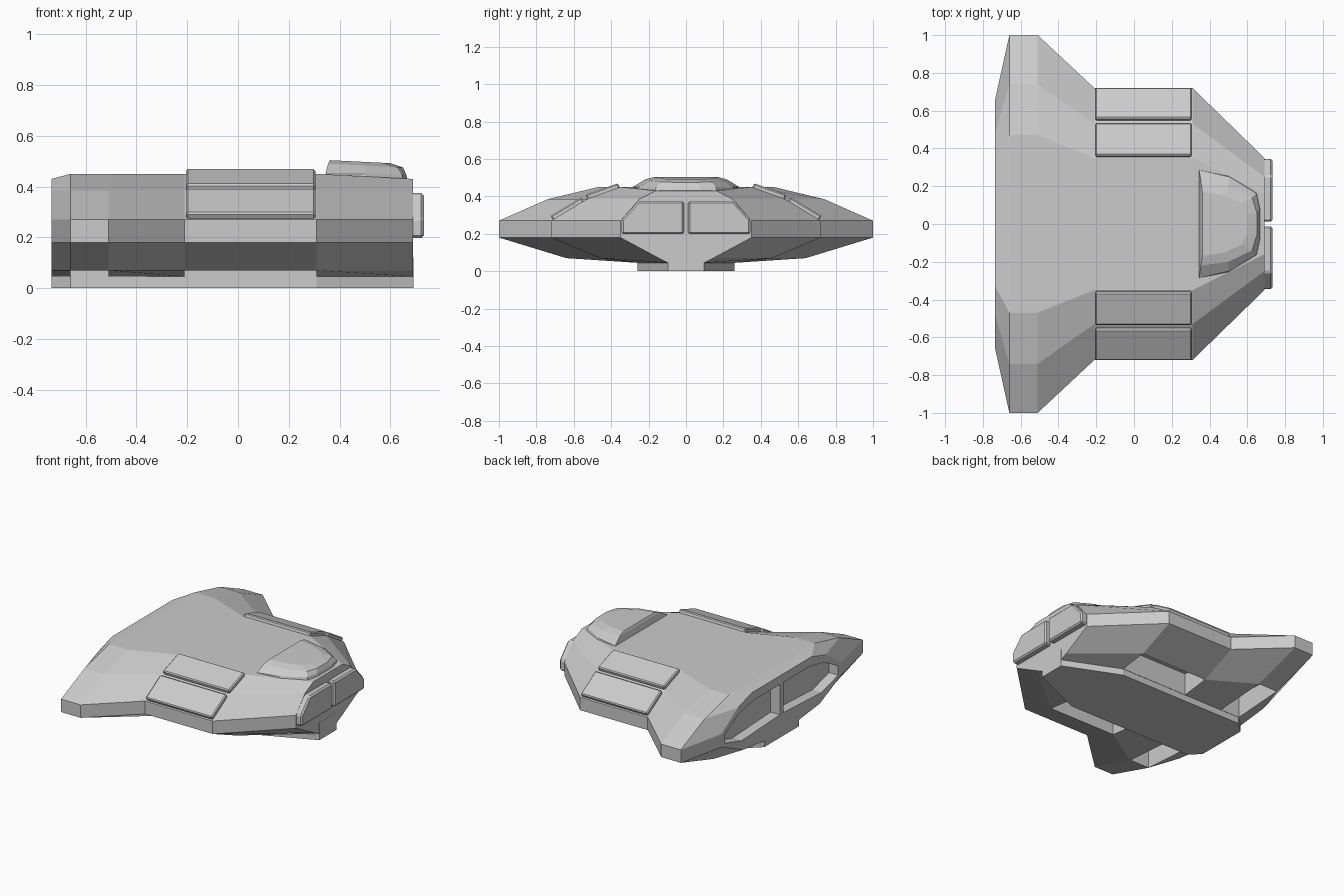
import bpy, bmesh
from mathutils import Vector

if "Cube" in bpy.data.objects:
    bpy.data.objects.remove(bpy.data.objects["Cube"])


def loft(name, rings, bevel=0.0):
    """Skin a list of closed rings and cap both ends."""
    bm = bmesh.new()
    vs = [[bm.verts.new(p) for p in r] for r in rings]
    n = len(rings[0])
    for a, b in zip(vs, vs[1:]):
        for i in range(n):
            j = (i + 1) % n
            bm.faces.new((a[i], a[j], b[j], b[i]))
    bm.faces.new(vs[0])
    bm.faces.new(vs[-1])
    bmesh.ops.recalc_face_normals(bm, faces=bm.faces)
    me = bpy.data.meshes.new(name)
    bm.to_mesh(me)
    bm.free()
    ob = bpy.data.objects.new(name, me)
    bpy.context.collection.objects.link(ob)
    if bevel:
        m = ob.modifiers.new("bevel", 'BEVEL')
        m.width, m.segments = bevel, 1
    return ob


def prism_x(name, profile, x0, x1, side=1, bevel=0.0):
    """Extrude a (y, z) profile along x, optionally mirrored to the other side."""
    return loft(name, [[(x, side * y, z) for y, z in profile] for x in (x0, x1)], bevel)


def both(half):
    """Mirror a half outline of (y, z) points across y = 0."""
    return half + [(-y, z) for y, z in reversed(half)]


# Hull: x, edge, shoulder, crown, top z, lower chine, keel line
stations = [
    (-0.735, 0.66, 0.48, 0.33, 0.43, 0.42, 0.20),
    (-0.66, 1.00, 0.74, 0.47, 0.45, 0.64, 0.26),
    (-0.51, 1.00, 0.74, 0.47, 0.45, 0.64, 0.26),
    (-0.21, 0.72, 0.53, 0.35, 0.45, 0.46, 0.26),
    (0.31, 0.72, 0.53, 0.35, 0.45, 0.46, 0.26),
    (0.69, 0.35, 0.25, 0.16, 0.43, 0.145, 0.095),
]
rings = []
for x, ye, y1, y2, zt, yb, yk in stations:
    half = [(yk, 0.045), (yb, 0.07), (ye, 0.18), (ye, 0.27), (y1, 0.385), (y2, zt)]
    rings.append([(x, y, z) for y, z in both(half)])
hull = loft("hull", rings)

# Recesses in the underside and in the stern
cutters = []
rear_slot = [(0.62, 0.19), (0.62, 0.255), (0.46, 0.34), (0.30, 0.37), (0.02, 0.37), (0.02, 0.16), (0.44, 0.14)]
for s in (1, -1):
    for x0, x1, yo in ((-0.66, -0.51, 0.64), (-0.21, 0.31, 0.46)):
        cutters.append(prism_x("belly_cutter", [(0.262, -0.05), (yo, -0.05), (yo, 0.2), (0.262, 0.2)], x0, x1, s))
    cutters.append(prism_x("stern_cutter", rear_slot, -0.8, -0.665, s))
for c in cutters:
    c.hide_render = True
    c.hide_set(True)
    m = hull.modifiers.new("recess", 'BOOLEAN')
    m.operation, m.solver, m.object = 'DIFFERENCE', 'EXACT', c

# Keel plate
keel_plan = [(-0.735, 0.19), (-0.66, 0.26), (0.31, 0.26), (0.691, 0.095)]
outline = keel_plan + [(x, -y) for x, y in reversed(keel_plan)]
loft("keel", [[(x, y, z) for x, y in outline] for z in (0.0, 0.12)])

# Canopy: base ring, shoulder ring, crown ring
canopy = [
    (0.40, [(0.335, 0.30), (0.50, 0.27), (0.655, 0.17), (0.675, 0.08)]),
    (0.45, [(0.345, 0.285), (0.50, 0.25), (0.645, 0.16), (0.662, 0.08)]),
    (0.49, [(0.355, 0.22), (0.50, 0.20), (0.625, 0.14), (0.65, 0.06)]),
    (0.504, [(0.362, 0.17), (0.48, 0.15), (0.57, 0.11), (0.60, 0.05)]),
]
crings = []
for z, pts in canopy:
    ring = pts + [(x, -y) for x, y in reversed(pts)]
    tilt = 0.05 if z > 0.48 else 0.0
    crings.append([(x, y, z - tilt * (x - 0.36)) for x, y in ring])
loft("canopy", crings)

# Armour panels lying on the sloped upper sides
for s, label in ((1, "left"), (-1, "right")):
    for name, a, b in (("upper", (0.355, 0.448), (0.528, 0.387)),
                       ("lower", (0.548, 0.374), (0.712, 0.275))):
        a, b = Vector(a), Vector(b)
        d = (b - a).normalized()
        nrm = Vector((-d.y, d.x))
        profile = [a - nrm * 0.02, b - nrm * 0.02, b + nrm * 0.024, a + nrm * 0.024]
        prism_x(f"{name}_panel_{label}", [tuple(p) for p in profile], -0.205, 0.305, s, 0.007)

    # Nose plates, split at the middle
    nose = [(0.012, 0.198), (0.345, 0.198), (0.345, 0.275), (0.255, 0.375), (0.012, 0.375)]
    prism_x(f"nose_plate_{label}", nose, 0.67, 0.732, s, 0.01)
